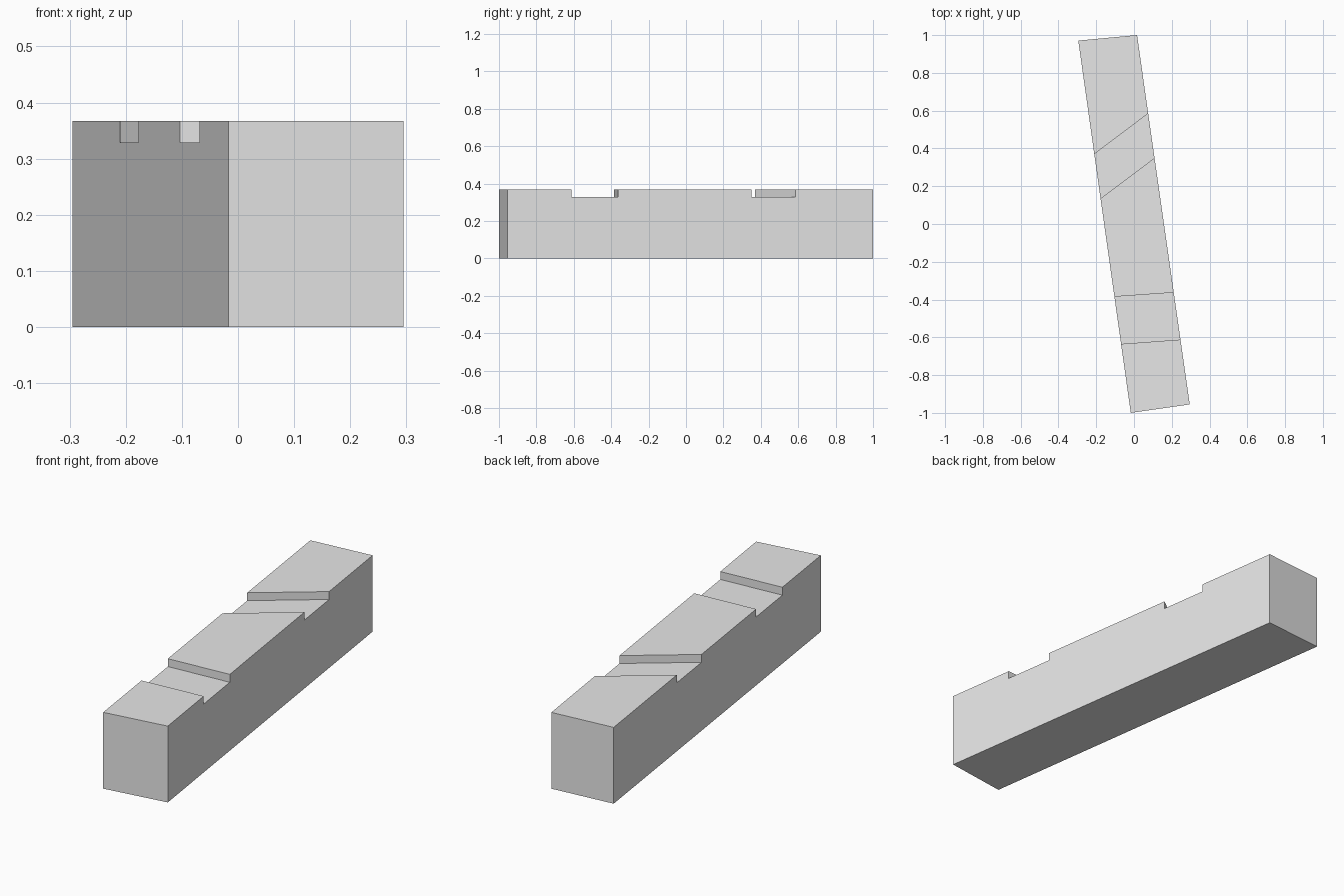
import bpy
import bmesh
from mathutils import Vector

cube = bpy.data.objects.get("Cube")
if cube:
    bpy.data.objects.remove(cube, do_unlink=True)

HEIGHT, FLOOR = 0.367, 0.329

# Plan corners, front to back, of the two long sides
RIGHT_SIDE = (Vector((-0.017, -1.0)), Vector((-0.295, 0.971)))
LEFT_SIDE = (Vector((0.295, -0.955)), Vector((0.016, 1.0)))

# Notch edges as (y on right side, y on left side), front to back
STRAIGHT_NOTCH = ((-0.635, -0.612), (-0.385, -0.363))
SLANTED_NOTCH = ((0.135, 0.35), (0.37, 0.585))


def side_point(side, y, z):
    """Point on a long side at the given depth and height."""
    a, b = side
    p = a.lerp(b, (y - a.y) / (b.y - a.y))
    return (p.x, p.y, z)


# Matching side profiles: ends at the base, steps along the top
front = (RIGHT_SIDE[0].y, LEFT_SIDE[0].y)
back = (RIGHT_SIDE[1].y, LEFT_SIDE[1].y)
stations = [(front, 0), (front, HEIGHT)]
for start, end in (STRAIGHT_NOTCH, SLANTED_NOTCH):
    stations += [(start, HEIGHT), (start, FLOOR), (end, FLOOR), (end, HEIGHT)]
stations += [(back, HEIGHT), (back, 0)]

# Notched beam: two side faces joined by a strip of quads
bm = bmesh.new()
right = [bm.verts.new(side_point(RIGHT_SIDE, ys[0], z)) for ys, z in stations]
left = [bm.verts.new(side_point(LEFT_SIDE, ys[1], z)) for ys, z in stations]
bm.faces.new(right)
bm.faces.new(left)
for i in range(len(stations)):
    j = (i + 1) % len(stations)
    bm.faces.new((right[i], right[j], left[j], left[i]))
bmesh.ops.recalc_face_normals(bm, faces=bm.faces)

mesh = bpy.data.meshes.new("notched_beam")
bm.to_mesh(mesh)
bm.free()
beam = bpy.data.objects.new("notched_beam", mesh)
bpy.context.collection.objects.link(beam)

# Plain light grey
grey = bpy.data.materials.new("light_grey")
grey.use_nodes = True
colour = (0.8, 0.8, 0.8, 1)
grey.diffuse_color = colour
grey.node_tree.nodes["Principled BSDF"].inputs["Base Color"].default_value = colour
mesh.materials.append(grey)
